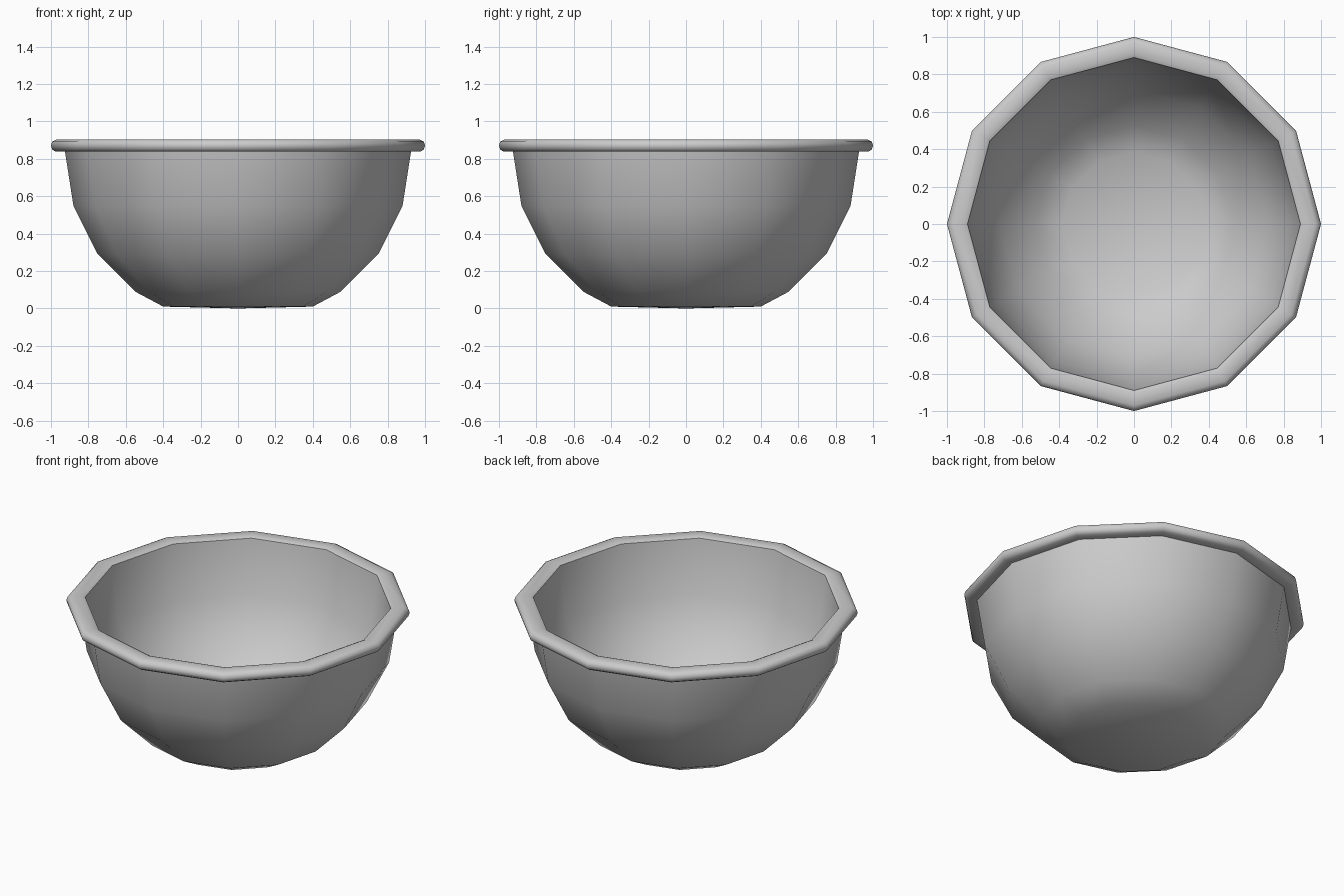
import bpy, bmesh, math

if "Cube" in bpy.data.objects:
    bpy.data.objects.remove(bpy.data.objects["Cube"])

SIDES = 12


def lathe(name, profile, closed=False):
    """Spin (radius, z) points into a low-poly smooth surface; radius 0 makes a pole."""
    bm = bmesh.new()
    rings = []
    for r, z in profile:
        if r == 0:
            rings.append([bm.verts.new((0, 0, z))] * SIDES)
        else:
            rings.append([bm.verts.new((r * math.cos(math.tau * i / SIDES),
                                        r * math.sin(math.tau * i / SIDES), z))
                          for i in range(SIDES)])
    pairs = list(zip(rings, rings[1:]))
    if closed:
        pairs.append((rings[-1], rings[0]))
    for a, b in pairs:
        for i in range(SIDES):
            j = (i + 1) % SIDES
            bm.faces.new(dict.fromkeys((a[i], a[j], b[j], b[i])))
    bmesh.ops.recalc_face_normals(bm, faces=bm.faces)
    mesh = bpy.data.meshes.new(name)
    bm.to_mesh(mesh)
    bm.free()
    obj = bpy.data.objects.new(name, mesh)
    bpy.context.collection.objects.link(obj)
    bpy.ops.object.select_all(action='DESELECT')
    obj.select_set(True)
    bpy.context.view_layer.objects.active = obj
    bpy.ops.object.shade_smooth_by_angle(angle=math.radians(50))
    return obj


# One continuous section: underside, outer wall, rolled rim, inner wall, floor
lathe("mixing_bowl", [
    # underside and outer wall
    (0, 0), (0.40, 0.01), (0.55, 0.09), (0.75, 0.29), (0.88, 0.55), (0.925, 0.838),
    # rolled rim
    (0.975, 0.838), (0.993, 0.85), (1.0, 0.871), (0.993, 0.892), (0.97, 0.904),
    (0.91, 0.904), (0.89, 0.895),
    # inner wall and floor
    (0.845, 0.56), (0.72, 0.315), (0.525, 0.12), (0.385, 0.045), (0, 0.035),
])
